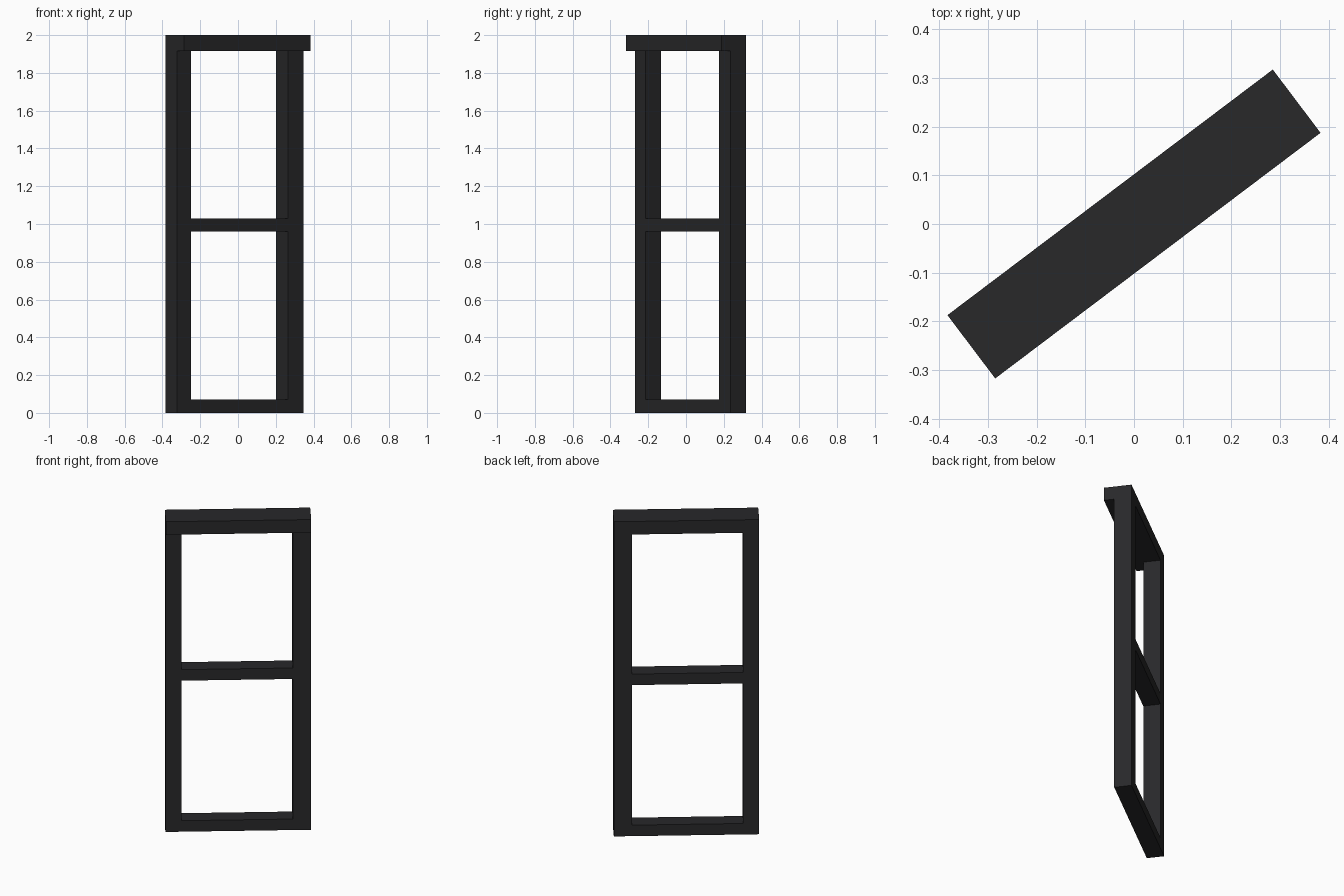
import bpy
import bmesh
from math import atan2
from mathutils import Matrix

if "Cube" in bpy.data.objects:
    bpy.data.objects.remove(bpy.data.objects["Cube"])

L, D_TOP, D = 0.838, 0.163, 0.102      # length, lintel depth, frame depth
POST_L, POST_R = 0.092, 0.104          # post widths
ANGLE = atan2(0.505, 0.669)            # frame is turned about z
Z_TOP = 1.917

dark = bpy.data.materials.new("dark_metal")
dark.diffuse_color = (0.021, 0.021, 0.023, 1)
dark.use_nodes = True
dark.node_tree.nodes["Principled BSDF"].inputs["Base Color"].default_value = dark.diffuse_color


def box(name, u0, u1, v0, v1, z0, z1):
    """Box in frame space: u along the frame, v across it, turned into place."""
    bm = bmesh.new()
    bmesh.ops.create_cube(bm, size=1)
    place = (Matrix.Rotation(ANGLE, 4, 'Z')
             @ Matrix.Translation(((u0 + u1) / 2, (v0 + v1) / 2, (z0 + z1) / 2))
             @ Matrix.Diagonal((u1 - u0, v1 - v0, z1 - z0, 1)))
    bmesh.ops.transform(bm, matrix=place, verts=bm.verts)
    mesh = bpy.data.meshes.new(name)
    bm.to_mesh(mesh)
    bm.free()
    mesh.materials.append(dark)
    obj = bpy.data.objects.new(name, mesh)
    bpy.context.collection.objects.link(obj)
    return obj


back = D_TOP / 2
front = back - D

# Posts, flush with the back of the lintel
box("left_post", -L / 2, -L / 2 + POST_L, front, back, 0, Z_TOP)
box("right_post", L / 2 - POST_R, L / 2, front, back, 0, Z_TOP)

# Rails between the posts
for name, z0, z1 in (("bottom_rail", 0, 0.07), ("middle_rail", 0.96, 1.03)):
    box(name, -L / 2 + POST_L, L / 2 - POST_R, front, back, z0, z1)

# Deeper lintel overhanging the front
box("top_lintel", -L / 2, L / 2, -back, back, Z_TOP, 2.0)
